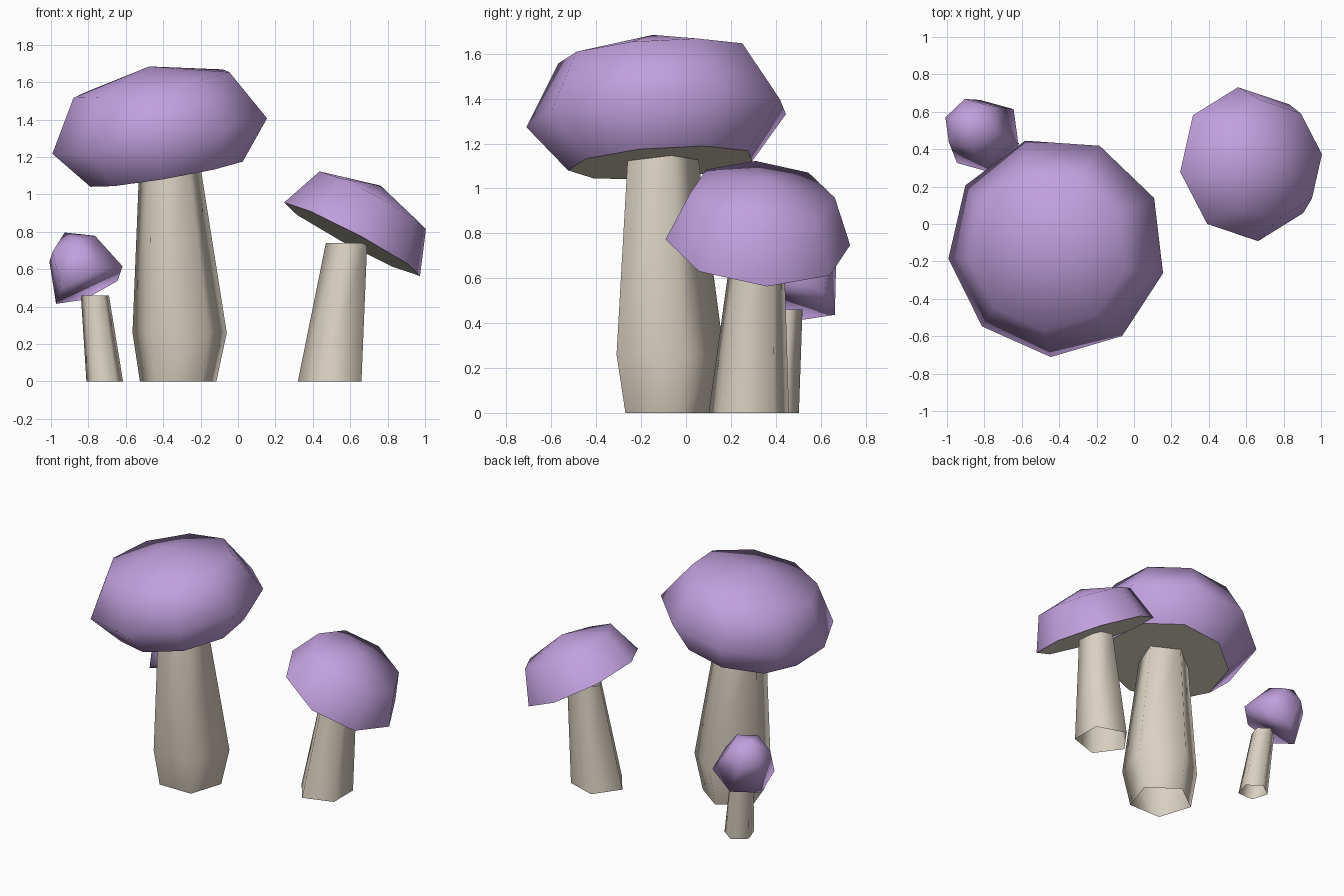
import bpy
import bmesh
from math import cos, sin, tau, radians
from mathutils import Vector

cube = bpy.data.objects.get("Cube")
if cube:
    bpy.data.objects.remove(cube, do_unlink=True)


def material(name, rgb):
    mat = bpy.data.materials.new(name)
    mat.use_nodes = True
    mat.diffuse_color = (*rgb, 1)
    mat.node_tree.nodes["Principled BSDF"].inputs["Base Color"].default_value = (*rgb, 1)
    return mat


PURPLE = material("lilac purple", (0.53, 0.35, 0.72))
BEIGE = material("warm beige", (0.70, 0.64, 0.54))


def ring(bm, centre, radius, sides, phase, turn=None):
    verts = []
    for i in range(sides):
        a = radians(phase) + tau * i / sides
        v = Vector((cos(a), sin(a), 0)) * radius
        if turn:
            v.rotate(turn)
        verts.append(bm.verts.new(Vector(centre) + v))
    return verts


def bridge(bm, low, high):
    n = len(low)
    for i in range(n):
        j = (i + 1) % n
        bm.faces.new((low[i], low[j], high[j], high[i]))


def finish(bm, name, mats):
    for f in bm.faces:
        f.smooth = True
    # Crisp rim wherever two colours meet
    for e in bm.edges:
        if len({f.material_index for f in e.link_faces}) > 1:
            e.smooth = False
    mesh = bpy.data.meshes.new(name)
    bm.to_mesh(mesh)
    bm.free()
    for m in mats:
        mesh.materials.append(m)
    obj = bpy.data.objects.new(name, mesh)
    bpy.context.collection.objects.link(obj)
    return obj


def stem(name, rings, phase):
    """Hollow five-sided stem; rings are (centre, radius) from the ground up."""
    bm = bmesh.new()
    loops = [ring(bm, c, r, 5, phase) for c, r in rings]
    for low, high in zip(loops, loops[1:]):
        bridge(bm, low, high)
    return finish(bm, name, [BEIGE])


def cap(name, centre, axis, sides, phase, profile, apex, gill_mat):
    """Tilted cap; profile is (height along axis, radius) from the gills up."""
    bm = bmesh.new()
    up = Vector(axis).normalized()
    turn = Vector((0, 0, 1)).rotation_difference(up)
    centre = Vector(centre)
    loops = [ring(bm, centre + up * h, r, sides, phase, turn) for h, r in profile]
    for low, high in zip(loops, loops[1:]):
        bridge(bm, low, high)
    tip = bm.verts.new(centre + up * apex)
    top = loops[-1]
    for i in range(sides):
        bm.faces.new((top[i], top[(i + 1) % sides], tip))
    gills = bm.faces.new(loops[0][::-1])
    gills.material_index = gill_mat
    return finish(bm, name, [PURPLE, BEIGE])


# Large mushroom
stem("large_stem", [((-0.32, -0.096, 0), 0.215),
                    ((-0.312, -0.095, 0.26), 0.265),
                    ((-0.365, -0.12, 1.16), 0.171)], 90)
cap("large_cap", (-0.413, -0.122, 1.32), (-0.17, -0.07, 1), 9, 26.5,
    [(-0.21, 0.42), (0, 0.592), (0.275, 0.43)], 0.37, 1)

# Medium mushroom
stem("medium_stem", [((0.508, 0.28, 0), 0.188),
                     ((0.592, 0.32, 0.74), 0.122)], 36)
cap("medium_cap", (0.61, 0.32, 0.76), (0.53, 0.10, 1), 8, 7,
    [(0, 0.415), (0.237, 0.325)], 0.326, 1)

# Small mushroom
stem("small_stem", [((-0.7125, 0.40, 0), 0.103),
                    ((-0.765, 0.44, 0.46), 0.079)], 90)
cap("small_cap", (-0.795, 0.47, 0.515), (-0.47, 0.34, 1), 6, -18,
    [(0, 0.21), (0.225, 0.144)], 0.325, 0)
